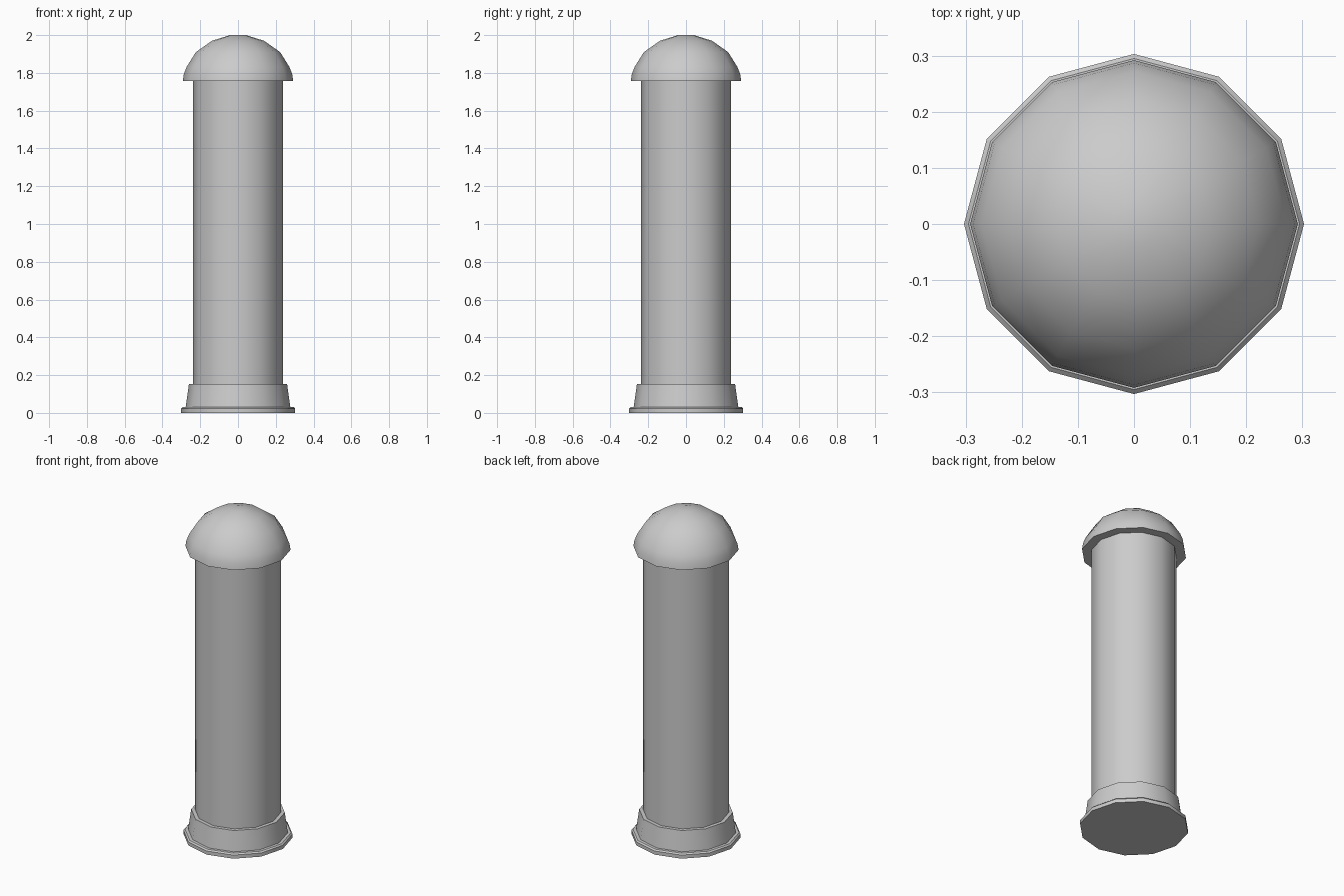
import bpy, bmesh
from math import radians, cos, sin, tau

if "Cube" in bpy.data.objects:
    bpy.data.objects.remove(bpy.data.objects["Cube"])

SIDES = 12

def lathe(name, profile, angle):
    """Revolve (radius, height) points into a closed twelve-sided solid."""
    bm = bmesh.new()
    rings = [[bm.verts.new((r * cos(tau * i / SIDES), r * sin(tau * i / SIDES), z))
              for i in range(SIDES)] for r, z in profile]
    for a, b in zip(rings, rings[1:]):
        for i in range(SIDES):
            j = (i + 1) % SIDES
            bm.faces.new((a[i], a[j], b[j], b[i]))
    bm.faces.new(rings[0][::-1])
    bm.faces.new(rings[-1])
    mesh = bpy.data.meshes.new(name)
    bm.to_mesh(mesh)
    bm.free()
    obj = bpy.data.objects.new(name, mesh)
    bpy.context.collection.objects.link(obj)
    bpy.ops.object.select_all(action='DESELECT')
    obj.select_set(True)
    bpy.context.view_layer.objects.active = obj
    bpy.ops.object.shade_smooth_by_angle(angle=radians(angle))
    return obj

# Stepped foot: thin flange with a tapered collar above
lathe("base", [(0.303, 0), (0.303, 0.022), (0.295, 0.03),
               (0.277, 0.03), (0.26, 0.152)], 40)

# Straight post
lathe("shaft", [(0.238, 0.152), (0.238, 1.758)], 40)

# Overhanging domed cap
lathe("dome_cap", [(0.292, 1.758), (0.287, 1.793), (0.272, 1.832), (0.223, 1.91),
                   (0.138, 1.97), (0.042, 2.0)], 45)
